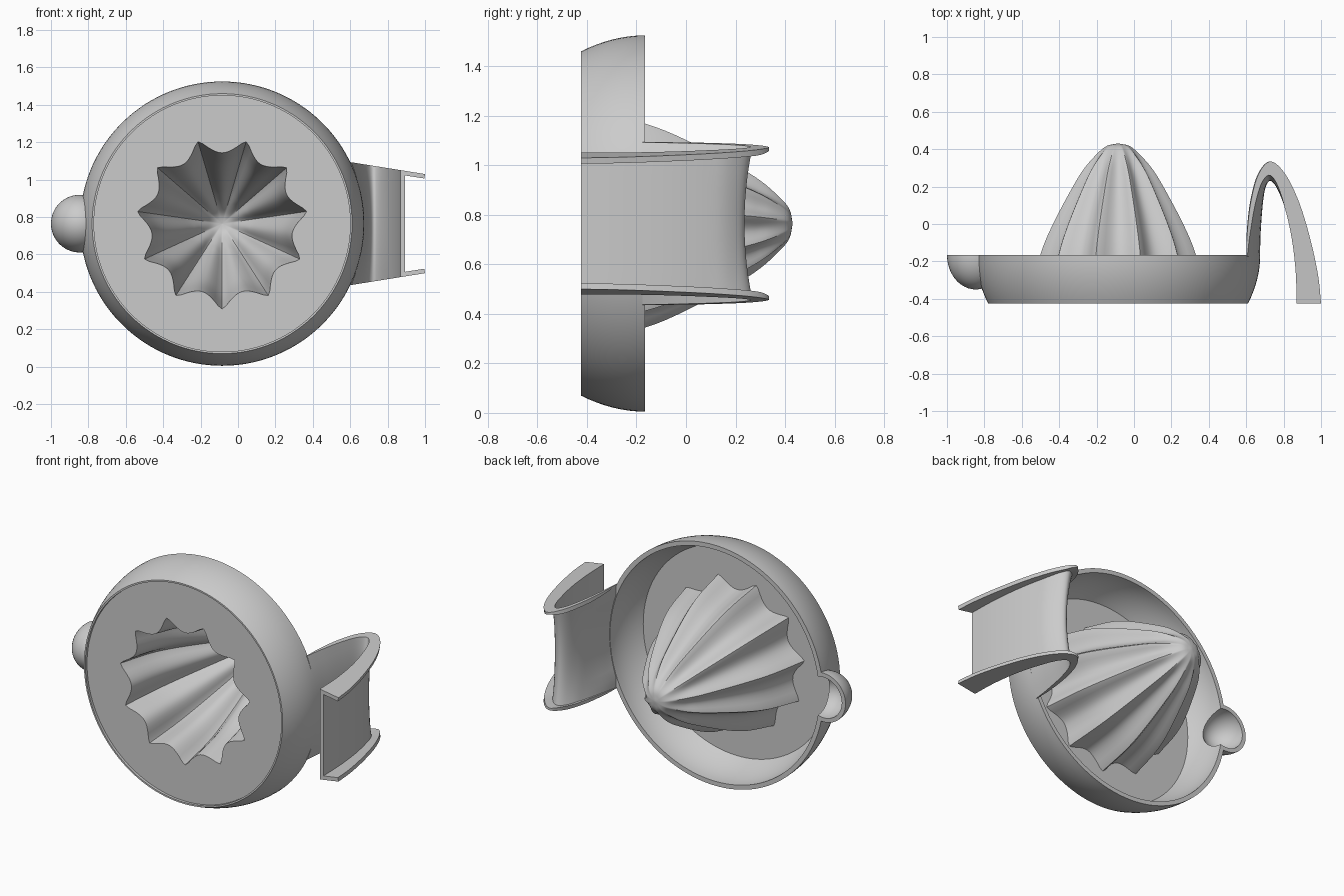
import bpy, bmesh, math
from mathutils import Vector, Matrix

cube = bpy.data.objects.get("Cube")
if cube:
    bpy.data.objects.remove(cube)

CX, CZ = -0.085, 0.765            # axis of the bowl, running along y
RIM, BASE = -0.165, -0.425        # y of the open rim and of the foot
LOBES, STEP = 11, 12
SEG = LOBES * STEP

grey = bpy.data.materials.new("grey plastic")
grey.use_nodes = True
grey.diffuse_color = (0.6, 0.6, 0.6, 1)
grey.node_tree.nodes["Principled BSDF"].inputs["Base Color"].default_value = (0.6, 0.6, 0.6, 1)


def make(name, bm):
    mesh = bpy.data.meshes.new(name)
    bm.to_mesh(mesh)
    bm.free()
    ob = bpy.data.objects.new(name, mesh)
    bpy.context.collection.objects.link(ob)
    mesh.materials.append(grey)
    return ob


def select(ob):
    bpy.ops.object.select_all(action='DESELECT')
    ob.select_set(True)
    bpy.context.view_layer.objects.active = ob


def boolean(ob, other, operation):
    mod = ob.modifiers.new("cut", 'BOOLEAN')
    mod.operation, mod.object, mod.solver = operation, other, 'EXACT'
    select(ob)
    bpy.ops.object.modifier_apply(modifier=mod.name)
    bpy.data.objects.remove(other)


def smooth(ob, degrees):
    select(ob)
    bpy.ops.object.shade_smooth_by_angle(angle=math.radians(degrees))


def spline(points, n):
    """Smooth curve through the points, n steps per span."""
    p = [Vector(q) for q in points]
    p = [2 * p[0] - p[1]] + p + [2 * p[-1] - p[-2]]
    out = []
    for a, b, c, d in zip(p, p[1:], p[2:], p[3:]):
        for i in range(n):
            t = i / n
            out.append(0.5 * (2 * b + (c - a) * t + (2 * a - 5 * b + 4 * c - d) * t * t
                              + (3 * b - a - 3 * c + d) * t ** 3))
    return out + [p[-2]]


def loft(rings):
    """Solid around the y axis from (radius, y, flute depth) rings; ends closed."""
    bm = bmesh.new()
    loops = []
    for r, y, depth in rings:
        loop = []
        for k in range(SEG):
            a = math.tau * k / SEG - math.pi / 2
            u = abs(2 * (k % STEP) / STEP - 1)
            rr = r * (1 - depth * (1 - min(u * u, 0.88)))
            loop.append(bm.verts.new((CX + rr * math.cos(a), y, CZ + rr * math.sin(a))))
        loops.append(loop)
    for a, b in zip(loops, loops[1:]):
        for k in range(SEG):
            j = (k + 1) % SEG
            bm.faces.new((a[k], a[j], b[j], b[k]))
    bm.faces.new(loops[0])
    bm.faces.new(loops[-1])
    bmesh.ops.recalc_face_normals(bm, faces=bm.faces)
    return bm


# Bowl and fluted hollow cone as one lofted shell
cone = spline([(0.485, -0.39), (0.43, -0.165), (0.36, 0), (0.25, 0.2), (0.185, 0.3),
               (0.11, 0.38), (0.06, 0.418), (0.005, 0.43)], 4)


def flute(y):
    return 0.19 * min(1, max(0, (0.43 - y) / 0.13)) ** 0.6


def wall(y, rim, drop):
    return rim - drop * ((RIM - y) / (RIM - BASE)) ** 2


heights = [BASE + (RIM - BASE) * i / 8 for i in range(9)]
floor = -0.39
inside = [floor + (RIM - floor) * i / 8 for i in range(9)]
rings = [(max(r - 0.018, 0.002), y - 0.018, flute(y)) for r, y in reversed(cone)]
rings += [(0.685, rings[-1][1], 0), (0.685, BASE, 0)]
rings += [(wall(y, 0.76, 0.065), y, 0) for y in heights]
rings += [(wall(y, 0.732, 0.10), y, 0) for y in reversed(inside)]
rings += [(r, y, flute(y)) for r, y in cone]
bowl = make("juicer_bowl", loft(rings))


# Pouring spout: half ellipsoid joined to the wall and hollowed through it
def ellipsoid(name, radius, depth, half):
    bm = bmesh.new()
    bmesh.ops.create_uvsphere(bm, u_segments=48, v_segments=32, radius=1)
    bmesh.ops.transform(bm, verts=bm.verts, matrix=Matrix.Translation((-0.846, RIM, CZ))
                        @ Matrix.Diagonal((radius, depth, radius, 1)))
    if half:
        cut = bmesh.ops.bisect_plane(bm, geom=bm.verts[:] + bm.edges[:] + bm.faces[:], dist=1e-5,
                                     plane_co=(0, RIM, 0), plane_no=(0, 1, 0), clear_outer=True)
        rim = [e for e in bm.edges if e.is_boundary]
        bmesh.ops.holes_fill(bm, edges=rim, sides=0)
        bmesh.ops.recalc_face_normals(bm, faces=bm.faces)
    return make(name, bm)


spout = ellipsoid("spout", 0.154, 0.185, True)
core = [(wall(y, 0.742, 0.08), y, 0) for y in inside] + [(0.742, 0, 0)]
boolean(spout, make("bowl_core", loft(core)), 'DIFFERENCE')
boolean(bowl, spout, 'UNION')
boolean(bowl, ellipsoid("spout_cavity", 0.128, 0.158, False), 'DIFFERENCE')
smooth(bowl, 35)

# Hooked handle: curved web on the inner path, flanges reaching the outer path
inner = spline([(0.674, -0.175), (0.677, -0.05), (0.688, 0.1), (0.703, 0.195), (0.728, 0.23),
                (0.762, 0.195), (0.805, 0.09), (0.842, -0.07), (0.864, -0.25), (0.87, BASE)], 5)
outer = spline([(0.602, -0.175), (0.605, -0.05), (0.625, 0.12), (0.665, 0.265), (0.73, 0.335),
                (0.81, 0.265), (0.885, 0.11), (0.945, -0.09), (0.985, -0.28), (1.0, BASE)], 5)
ACROSS = 12
bm = bmesh.new()
rows = []
last = len(inner) - 1
for i, (a, b) in enumerate(zip(inner, outer)):
    bow = 0.95 * max(0, 1 - i / last * 1.5) ** 1.1     # web follows the bowl, then flattens
    row = []
    for j in range(-1, ACROSS + 2):
        s = max(-1, min(1, 2 * j / ACROSS - 1))
        edge = j < 0 or j > ACROSS
        p = b if edge else a.lerp(b, bow * s * s)
        half = 0.265 + 0.16 * (1 - p.x)
        row.append(bm.verts.new((p.x, p.y, CZ + s * half)))
    rows.append(row)
for a, b in zip(rows, rows[1:]):
    for j in range(len(a) - 1):
        bm.faces.new((a[j], b[j], b[j + 1], a[j + 1]))
handle = make("handle", bm)
shell = handle.modifiers.new("thickness", 'SOLIDIFY')
shell.thickness, shell.offset = 0.024, -1
shell.use_even_offset = True
shell.thickness_clamp = 1
select(handle)
bpy.ops.object.modifier_apply(modifier=shell.name)
smooth(handle, 40)
